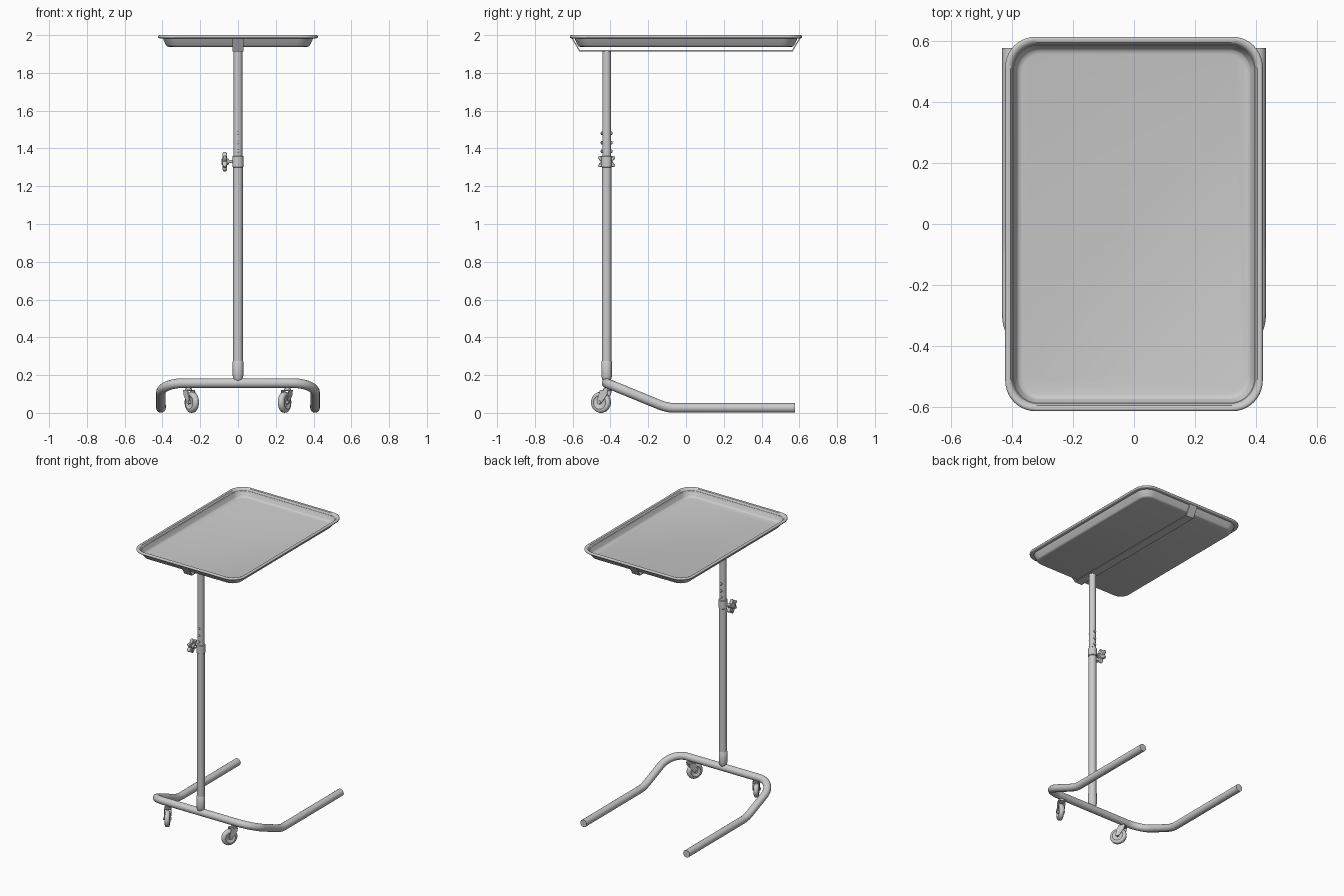
import bpy, bmesh
from math import sin, cos, pi, radians
from mathutils import Matrix, Vector

if "Cube" in bpy.data.objects:
    bpy.data.objects.remove(bpy.data.objects["Cube"])

POLE_Y = -0.42


def finish(name, bm, mat=None, angle=40):
    bmesh.ops.recalc_face_normals(bm, faces=bm.faces)
    if mat:
        bm.transform(mat)
    me = bpy.data.meshes.new(name)
    bm.to_mesh(me)
    bm.free()
    ob = bpy.data.objects.new(name, me)
    bpy.context.collection.objects.link(ob)
    bpy.ops.object.select_all(action='DESELECT')
    ob.select_set(True)
    bpy.context.view_layer.objects.active = ob
    bpy.ops.object.shade_smooth_by_angle(angle=radians(angle))
    return ob


def loft(name, loops, mat=None, angle=40):
    """Bridge closed loops of equal length and cap both ends."""
    bm = bmesh.new()
    rings = [[bm.verts.new(p) for p in lp] for lp in loops]
    n = len(rings[0])
    for a, b in zip(rings, rings[1:]):
        for i in range(n):
            j = (i + 1) % n
            bm.faces.new((a[i], a[j], b[j], b[i]))
    bm.faces.new(rings[0])
    bm.faces.new(rings[-1])
    return finish(name, bm, mat, angle)


def lathe(name, profile, mat=None, n=32):
    """Round part about local z from (radius, z) pairs."""
    return loft(name, [[(r * cos(2 * pi * i / n), r * sin(2 * pi * i / n), z)
                        for i in range(n)] for r, z in profile], mat)


def plate(name, outline, x0, x1, mat=None):
    """Outline in the y-z plane extruded along x."""
    return loft(name, [[(x, y, z) for y, z in outline] for x in (x0, x1)], mat, 30)


def rounded_rect(hx, hy, r, z, n=10):
    pts = []
    for k, (sx, sy) in enumerate(((1, 1), (-1, 1), (-1, -1), (1, -1))):
        for i in range(n + 1):
            a = pi / 2 * (k + i / n)
            pts.append((sx * (hx - r) + r * cos(a), sy * (hy - r) + r * sin(a), z))
    return pts


# Tray: underside, rolled rim, then inner wall and floor
profile = [(0.056, 1.938), (0.047, 1.941), (0.041, 1.948), (0.027, 1.983), (0.020, 1.985)]
profile += [(0.0085 - 0.0085 * sin(t), 1.9915 - 0.0085 * cos(t))
            for t in [pi * i / 8 for i in range(9)]]
profile += [(0.018, 1.997), (0.023, 1.989), (0.038, 1.953), (0.045, 1.946), (0.056, 1.943)]
loft("tray", [rounded_rect(0.423 - d, 0.615 - d, 0.10 - 0.7 * d, z) for d, z in profile])

# Thin strap under the tray with ends bent up to the rim
strap = [(-0.607, 1.985), (-0.565, 1.914), (0.565, 1.914), (0.607, 1.985),
         (0.600, 1.985), (0.561, 1.920), (-0.561, 1.920), (-0.600, 1.985)]
plate("tray_strap", strap, -0.03, 0.03)

# Telescopic pole, base socket and clamp collar
at_pole = Matrix.Translation((0, POLE_Y, 0))
lathe("base_socket", [(0.012, 0.160), (0.023, 0.175), (0.028, 0.195), (0.028, 0.272),
                      (0.025, 0.276)], at_pole)
lathe("outer_pole", [(0.0255, 0.20), (0.0255, 1.32)], at_pole)
lathe("inner_pole", [(0.023, 1.25), (0.023, 1.917)], at_pole)
lathe("clamp_collar", [(0.025, 1.300), (0.029, 1.303), (0.029, 1.358), (0.025, 1.361)], at_pole)

# Height buttons on both sides of the inner pole
for z in (1.385, 1.43, 1.48):
    m = Matrix.Translation((0, POLE_Y, z)) @ Matrix.Rotation(pi / 2, 4, 'X')
    lathe("height_button", [(0.004, -0.032), (0.009, -0.028), (0.009, 0.028), (0.004, 0.032)], m, 12)

# Star knob with its screw
knob_m = Matrix.Translation((0, POLE_Y, 1.33)) @ Matrix.Rotation(-pi / 2, 4, 'Y')
lathe("knob_screw", [(0.008, 0.02), (0.008, 0.06)], knob_m, 16)
lathe("knob_hub", [(0.014, 0.048), (0.018, 0.058), (0.018, 0.082), (0.014, 0.088)], knob_m, 20)


def star(scale, z, n=72):
    pts = []
    for i in range(n):
        a = 2 * pi * i / n
        r = scale * (0.041 + 0.010 * cos(6 * a))
        pts.append((r * cos(a), r * sin(a), z))
    return pts


loft("knob", [star(s, z) for s, z in ((0.88, 0.059), (1, 0.063), (1, 0.077), (0.88, 0.081))],
     knob_m)

# Base frame: one bent tube, mirrored path


def rise(y):
    return 0.0265 + max(0, -0.1 - y) / 0.32 * 0.131


R = 0.12
half = [(0.408, 0.578, 0.0265), (0.408, -0.06, 0.0265), (0.408, -0.085, 0.0275),
        (0.408, -0.115, 0.0345), (0.408, -0.14, rise(-0.14))]
for i in range(13):
    a = pi / 2 * i / 12
    y = POLE_Y + R - R * sin(a)
    half.append((0.408 - R + R * cos(a), y, rise(y)))
path = half + [(-x, y, z) for x, y, z in reversed(half)]
cu = bpy.data.curves.new("base_frame", 'CURVE')
cu.dimensions = '3D'
cu.bevel_depth = 0.0255
cu.bevel_resolution = 6
cu.use_fill_caps = True
sp = cu.splines.new('POLY')
sp.points.add(len(path) - 1)
for p, co in zip(sp.points, path):
    p.co = (*co, 1)
frame = bpy.data.objects.new("base_frame", cu)
bpy.context.collection.objects.link(frame)
bpy.ops.object.select_all(action='DESELECT')
frame.select_set(True)
bpy.context.view_layer.objects.active = frame
bpy.ops.object.convert(target='MESH')
bpy.ops.object.shade_smooth_by_angle(angle=radians(40))

# Swivel casters trailing toward the middle
for x, turn in ((-0.262, 31), (0.262, -27)):
    m = Matrix.Translation((x, POLE_Y, 0)) @ Matrix.Rotation(radians(turn), 4, 'Z')
    wheel_m = m @ Matrix.Translation((0, -0.034, 0.056)) @ Matrix.Rotation(pi / 2, 4, 'Y')
    lathe("caster_wheel", [(0.030, -0.012), (0.036, -0.017), (0.049, -0.015), (0.054, -0.010),
                           (0.056, 0), (0.054, 0.010), (0.049, 0.015), (0.036, 0.017),
                           (0.030, 0.012)], wheel_m)
    lathe("caster_axle", [(0.010, -0.027), (0.010, 0.027)], wheel_m, 16)
    lathe("caster_stem", [(0.019, 0.116), (0.019, 0.128), (0.012, 0.130), (0.012, 0.150)], m, 20)
    cheek = [(0.018, 0.122), (-0.028, 0.122), (-0.046, 0.066), (-0.045, 0.050),
             (-0.034, 0.044), (-0.023, 0.050), (0.012, 0.095)]
    for s in (-1, 1):
        plate("caster_fork_side", cheek, s * 0.019, s * 0.023, m)
    plate("caster_fork_top", [(0.018, 0.115), (0.018, 0.122), (-0.028, 0.122), (-0.028, 0.115)],
          -0.023, 0.023, m)
